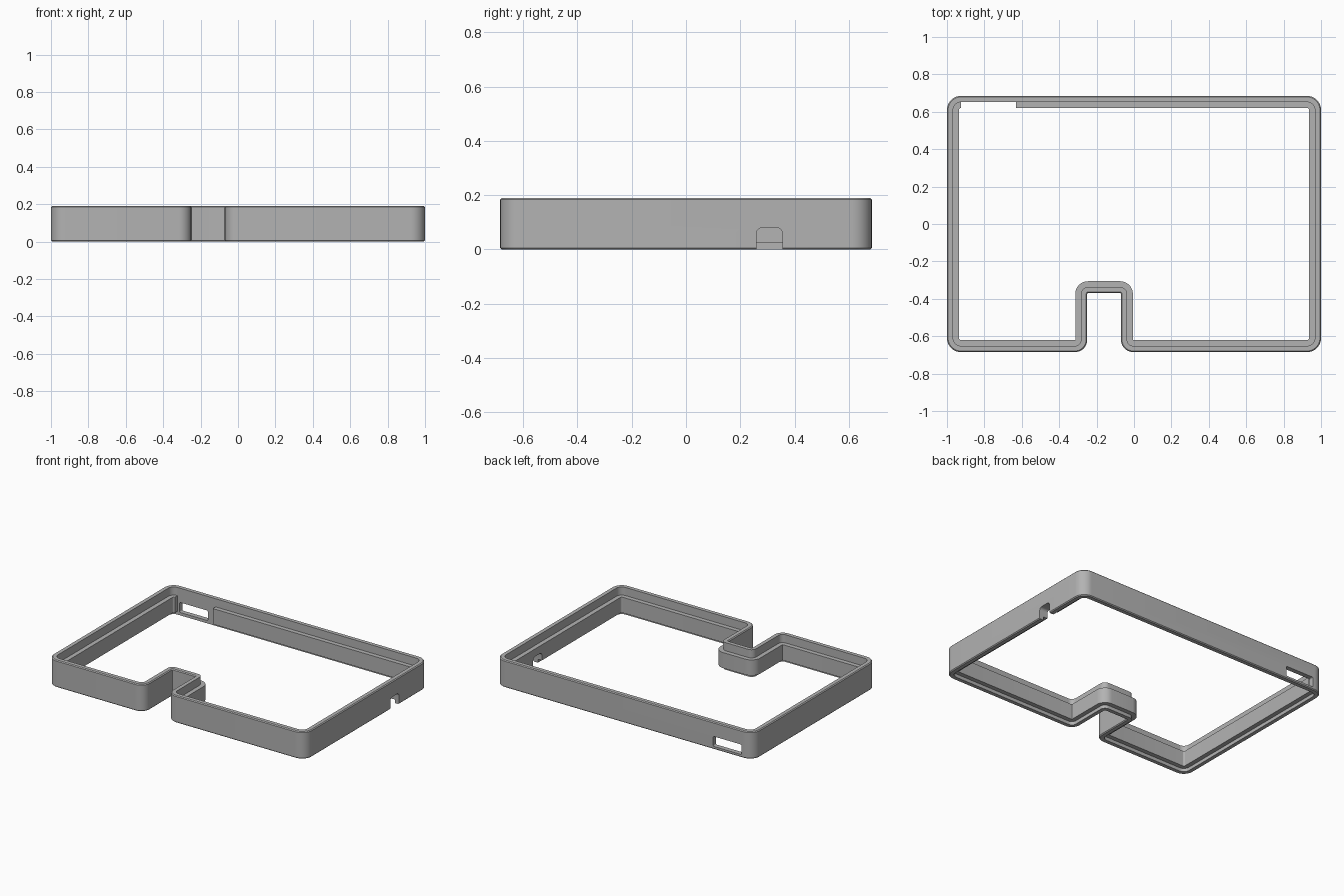
import bpy, bmesh
from math import sin, cos, pi
from mathutils import Vector

cube = bpy.data.objects.get("Cube")
if cube:
    bpy.data.objects.remove(cube, do_unlink=True)

grey = bpy.data.materials.new("plain grey")
grey.use_nodes = True
colour = (0.45, 0.45, 0.45, 1)
grey.diffuse_color = colour
grey.node_tree.nodes["Principled BSDF"].inputs["Base Color"].default_value = colour

W, D, H = 1.0, 0.685, 0.19
LIP, WALL = 0.033, 0.064
# Outline corners, counterclockwise: x, y, radius, +1 convex or -1 concave
CORNERS = [(-W, -D, 0.075, 1), (-0.25, -D, 0.066, 1), (-0.25, -0.37, 0.004, -1),
           (-0.07, -0.37, 0.004, -1), (-0.07, -D, 0.066, 1), (W, -D, 0.075, 1),
           (W, D, 0.075, 1), (-W, D, 0.075, 1)]


def outline(inset, steps=10):
    """Rounded outline moved inwards by the given distance."""
    pts = []
    for i, (x, y, r, turn) in enumerate(CORNERS):
        p = Vector((x, y))
        a = (p - Vector(CORNERS[i - 1][:2])).normalized()
        b = (Vector(CORNERS[(i + 1) % len(CORNERS)][:2]) - p).normalized()
        centre = p + (b - a) * r
        radius = r - turn * inset
        for k in range(steps + 1):
            t = k / steps * pi / 2
            pts.append(centre + radius * (a * sin(t) - b * cos(t)))
    return pts


def make_object(name, bm):
    bmesh.ops.recalc_face_normals(bm, faces=bm.faces)
    mesh = bpy.data.meshes.new(name)
    bm.to_mesh(mesh)
    bm.free()
    mesh.materials.append(grey)
    obj = bpy.data.objects.new(name, mesh)
    bpy.context.collection.objects.link(obj)
    return obj


def cutter(name, lo, hi, round_axis=None, radius=0.015):
    """Box between two corners, edges along one axis optionally rounded."""
    lo, hi = Vector(lo), Vector(hi)
    bm = bmesh.new()
    bmesh.ops.create_cube(bm, size=1)
    for v in bm.verts:
        v.co = (lo + hi) / 2 + v.co * (hi - lo)
    if round_axis is not None:
        edges = [e for e in bm.edges
                 if abs((e.verts[0].co - e.verts[1].co).normalized()[round_axis]) > 0.9]
        bmesh.ops.bevel(bm, geom=edges, offset=radius, segments=5, profile=0.5,
                        affect='EDGES')
    obj = make_object(name, bm)
    obj.hide_render = True
    return obj


# Wall cross-section (inset, height) swept around the outline
C = 0.006
SECTION = [(0, C), (0, H - C), (C, H), (LIP, H), (LIP, 0.133), (WALL, 0.133),
           (WALL, 0.024), (LIP, 0.024), (LIP, 0), (C, 0)]
bm = bmesh.new()
rings = [[bm.verts.new((p.x, p.y, z)) for p in outline(d)] for d, z in SECTION]
for j, ring in enumerate(rings):
    above = rings[(j + 1) % len(rings)]
    for i in range(len(ring)):
        n = (i + 1) % len(ring)
        bm.faces.new((ring[i], ring[n], above[n], above[i]))
frame = make_object("case_frame", bm)

# Gap in the inner ledge, back window and side notch
cutters = [
    cutter("ledge_gap", (-0.925, 0.55, -0.1), (-0.63, D - LIP, 0.16)),
    cutter("back_window", (-0.91, 0.6, 0.02), (-0.69, 0.8, 0.09), 1, 0.008),
    cutter("side_notch", (0.85, 0.26, -0.1), (1.1, 0.355, 0.08), 0, 0.02),
]
bpy.context.view_layer.objects.active = frame
frame.select_set(True)
for c in cutters:
    mod = frame.modifiers.new(c.name, 'BOOLEAN')
    mod.operation = 'DIFFERENCE'
    mod.solver = 'EXACT'
    mod.object = c
    bpy.ops.object.modifier_apply(modifier=mod.name)
    bpy.data.objects.remove(c, do_unlink=True)

bpy.ops.object.shade_smooth_by_angle(angle=pi / 6)
